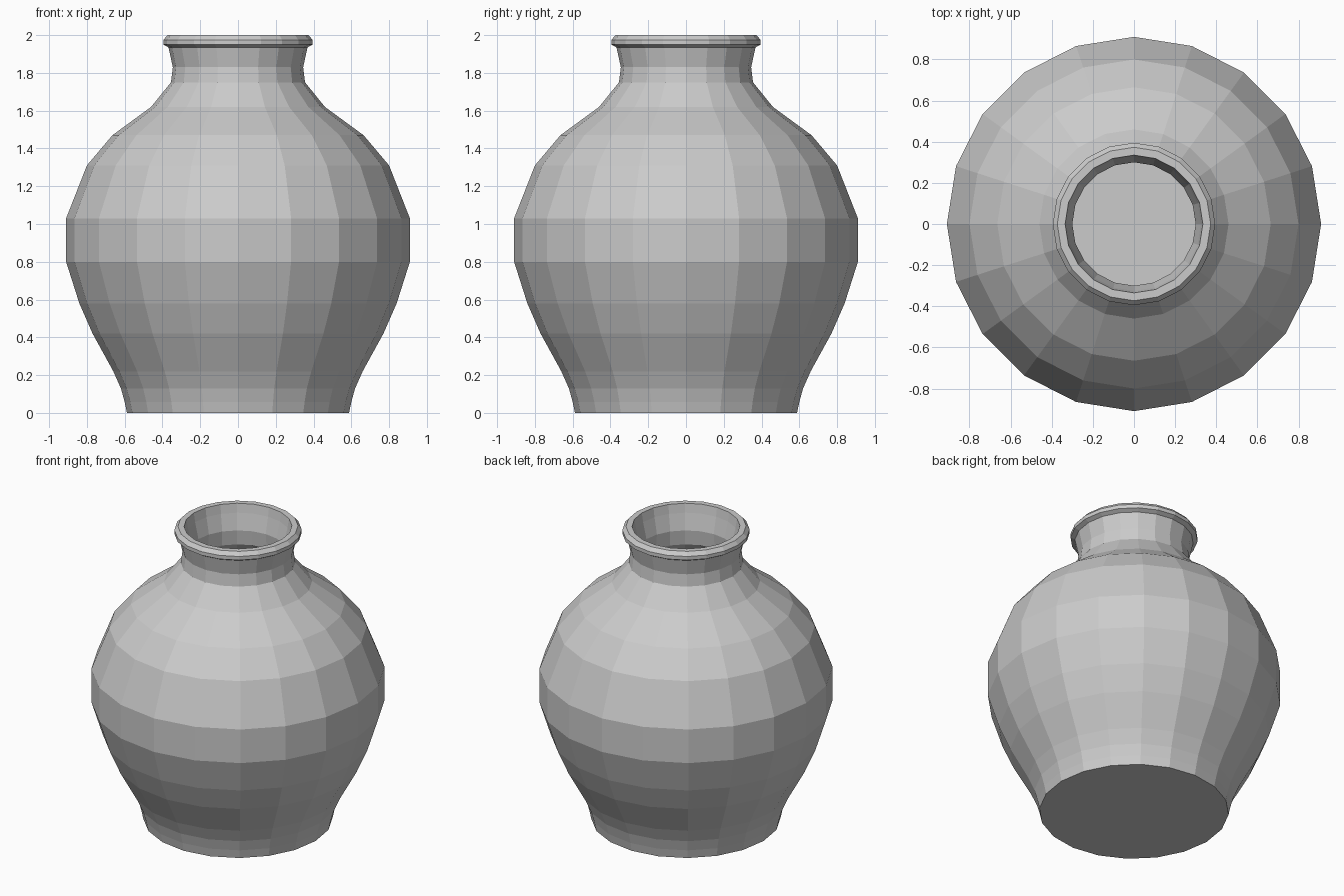
import bpy, bmesh
from math import cos, sin, tau
from mathutils import Vector

if "Cube" in bpy.data.objects:
    bpy.data.objects.remove(bpy.data.objects["Cube"])

SIDES = 20

# Closed wall profile (radius, height): outside going up, over the lip, inside going down
PROFILE = [
    (0.588, 0.0), (0.60, 0.058), (0.62, 0.13), (0.66, 0.22), (0.77, 0.42), (0.84, 0.58),
    (0.91, 0.80), (0.91, 1.03), (0.80, 1.31), (0.665, 1.47), (0.46, 1.62), (0.355, 1.75),
    (0.345, 1.83), (0.368, 1.935), (0.395, 1.95), (0.395, 1.975), (0.373, 2.0),
    (0.335, 2.0), (0.325, 1.94), (0.30, 1.83), (0.31, 1.73), (0.42, 1.59), (0.625, 1.44),
    (0.755, 1.29), (0.86, 1.02), (0.86, 0.81), (0.79, 0.59), (0.72, 0.43), (0.61, 0.24),
    (0.56, 0.10),
]

# Fracture field of each shard: a shard owns the space where its n.p + d is largest
SHARDS = {
    "front_belly_shard": ((0.0, 0.0, 0.0), 0.0),
    "left_neck_shard": ((-0.494, 0.741, 0.452), -0.1995),
    "right_neck_shard": ((-0.1355, 1.42, 1.093), -1.2975),
    "left_belly_shard": ((-0.8814, 0.9176, 0.0853), 0.0931),
    "front_base_shard": ((-0.1957, 0.29, -0.8075), 0.71),
    "left_base_shard": ((-0.4751, 0.3431, -1.0419), 0.7357),
    "back_belly_shard": ((-0.757, 1.208, -0.004), 0.239),
}


def turned_vase():
    """Whole vase turned from the profile, with base and inner floor."""
    bm = bmesh.new()
    rings = [[bm.verts.new((r * cos(tau * i / SIDES), r * sin(tau * i / SIDES), z))
              for i in range(SIDES)] for r, z in PROFILE]
    for low, high in zip(rings, rings[1:]):
        for i in range(SIDES):
            j = (i + 1) % SIDES
            bm.faces.new((low[i], low[j], high[j], high[i]))
    bm.faces.new(rings[0][::-1])
    bm.faces.new(rings[-1])
    bmesh.ops.recalc_face_normals(bm, faces=bm.faces[:])
    return bm


def cut(bm, normal, d):
    """Remove everything where normal.p + d > 0 and close the break."""
    if not bm.faces:
        return
    result = bmesh.ops.bisect_plane(
        bm, geom=bm.verts[:] + bm.edges[:] + bm.faces[:], dist=1e-5,
        plane_co=normal * (-d / normal.length_squared), plane_no=normal.normalized(),
        clear_outer=True)
    edges = [e for e in result["geom_cut"]
             if isinstance(e, bmesh.types.BMEdge) and e.is_valid and e.is_boundary]
    if edges:
        bmesh.ops.triangle_fill(bm, edges=edges, use_beauty=True, normal=normal.normalized())


# Shards of the broken vase, fitted back together
for name, (n, d) in SHARDS.items():
    bm = turned_vase()
    for other, (n2, d2) in SHARDS.items():
        if other != name:
            cut(bm, Vector(n2) - Vector(n), d2 - d)
    bmesh.ops.recalc_face_normals(bm, faces=bm.faces[:])
    mesh = bpy.data.meshes.new(name)
    bm.to_mesh(mesh)
    bm.free()
    bpy.context.collection.objects.link(bpy.data.objects.new(name, mesh))
